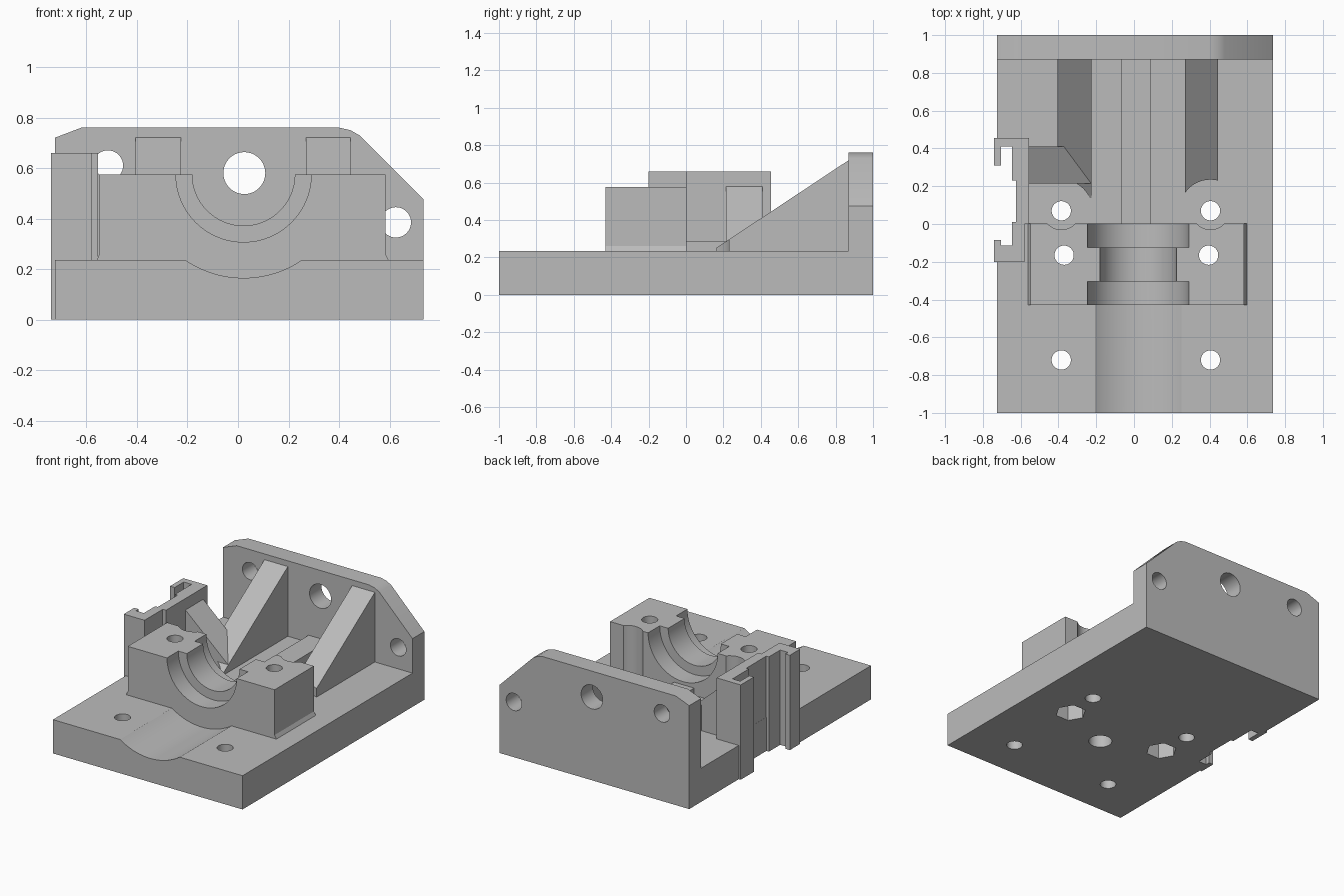
import bpy, bmesh, math
from mathutils import Vector, Matrix

if "Cube" in bpy.data.objects:
    bpy.data.objects.remove(bpy.data.objects["Cube"], do_unlink=True)

grey = bpy.data.materials.new("plain grey")
grey.use_nodes = True
grey.diffuse_color = (0.5, 0.5, 0.5, 1)
grey.node_tree.nodes["Principled BSDF"].inputs["Base Color"].default_value = (0.5, 0.5, 0.5, 1)


def finish(bm, name):
    bmesh.ops.recalc_face_normals(bm, faces=bm.faces[:])
    mesh = bpy.data.meshes.new(name)
    bm.to_mesh(mesh)
    bm.free()
    mesh.materials.append(grey)
    ob = bpy.data.objects.new(name, mesh)
    bpy.context.collection.objects.link(ob)
    return ob


def prism(name, outline, axis, start, end):
    """Extrude a 2D outline along an axis; the outline uses the other two axes in order."""
    def place(p, t):
        v = list(p)
        v.insert("xyz".index(axis), t)
        return Vector(v)
    bm = bmesh.new()
    face = bm.faces.new([bm.verts.new(place(p, start)) for p in outline])
    out = bmesh.ops.extrude_face_region(bm, geom=[face])
    moved = [g for g in out["geom"] if isinstance(g, bmesh.types.BMVert)]
    bmesh.ops.translate(bm, verts=moved, vec=place((0, 0), end - start))
    return finish(bm, name)


def box(name, x0, x1, y0, y1, z0, z1):
    return prism(name, [(x0, y0), (x1, y0), (x1, y1), (x0, y1)], "z", z0, z1)


def rod(name, centre, radius, axis, start, end, sides=48):
    ring = [(centre[0] + radius * math.cos(math.tau * i / sides),
             centre[1] + radius * math.sin(math.tau * i / sides)) for i in range(sides)]
    return prism(name, ring, axis, start, end)


def combine(target, other, operation):
    mod = target.modifiers.new(operation.lower(), "BOOLEAN")
    mod.operation, mod.object, mod.solver = operation, other, "EXACT"
    bpy.context.view_layer.objects.active = target
    bpy.ops.object.modifier_apply(modifier=mod.name)
    bpy.data.objects.remove(other, do_unlink=True)


def cut(target, other):
    combine(target, other, "DIFFERENCE")


MID = 0.022            # bore axis
BORE_Z = 0.575
SIDES = (-0.385, 0.405)  # screw columns
TOP = 0.235            # base plate top

# Base plate with a shallow front trough and a side notch
body = box("mount_body", -0.725, 0.735, -1, 1, 0, TOP)
cut(body, rod("trough_cutter", (MID, BORE_Z), 0.41, "y", -1.1, -0.43, 128))
cut(body, box("notch_cutter", -0.8, -0.626, -0.115, 0.41, -0.1, 0.4))

# Rear wall with sloped corners and three holes
wall = prism("rear_wall", [(-0.725, 0.1), (-0.725, 0.72), (-0.62, 0.76), (0.4, 0.76), (0.445, 0.75),
                           (0.48, 0.73), (0.735, 0.475), (0.735, 0.1)], "y", 0.87, 1)
for x, z, r in ((0.025, 0.58, 0.083), (-0.515, 0.61, 0.06), (0.625, 0.385, 0.06)):
    cut(wall, rod("wall_hole_cutter", (x, z), r, "y", 0.8, 1.1))

# Triangular gussets and the sloped brace, cleared around the rear screws
ribs = []
for x0, x1 in ((-0.405, -0.225), (0.27, 0.445)):
    ribs.append(prism("gusset", [(0.04, 0.17), (0.9, 0.17), (0.9, 0.735), (0.87, 0.72)], "x", x0, x1))
ribs.append(prism("side_brace", [(-0.6, 0.17), (-0.6, 0.6), (-0.555, 0.58), (-0.226, 0.285), (-0.226, 0.17)],
                  "y", 0.215, 0.41))
for rib, x in zip(ribs, SIDES):
    cut(rib, rod("clearance_cutter", (x, 0.07), 0.165, "z", TOP, 1))

# Bearing block: flared foot, stepped half bore, scallops for the rear screws
block = prism("bearing_block", [(-0.56, 0.17), (-0.56, TOP), (-0.548, 0.26), (-0.548, 0.575), (0.583, 0.575),
                                (0.583, 0.26), (0.597, TOP), (0.597, 0.17)], "y", -0.43, 0.003)
for r, y0, y1 in ((0.203, -0.5, 0.1), (0.268, -0.5, -0.305), (0.268, -0.125, 0.1)):
    cut(block, rod("bore_cutter", (MID, BORE_Z), r, "y", y0, y1, 96))
for x in SIDES:
    cut(block, rod("scallop_cutter", (x, 0.07), 0.1, "z", TOP, 1))

# Raised rib on the floor between the gussets
floor_rib = box("floor_rib", -0.065, 0.09, -0.05, 0.9, 0.17, 0.285)

# Upright side bracket with hooked channels
bracket = prism("side_bracket", [(-0.74, 0.455), (-0.74, 0.31), (-0.705, 0.31), (-0.705, 0.41), (-0.645, 0.41),
                                 (-0.645, 0.23), (-0.625, 0.23), (-0.625, 0.01), (-0.645, 0.01),
                                 (-0.645, -0.115), (-0.705, -0.115), (-0.705, -0.085), (-0.74, -0.085),
                                 (-0.74, -0.2), (-0.58, -0.2), (-0.58, 0), (-0.555, 0), (-0.555, 0.455)],
                "z", 0, 0.66)

for part in [wall, *ribs, block, floor_rib, bracket]:
    combine(body, part, "UNION")

# Screw holes, nut pockets and a blind hole underneath
for x in SIDES:
    for y in (-0.72, 0.07):
        cut(body, rod("screw_cutter", (x, y), 0.051, "z", -0.1, 0.9))
for x in (-0.37, 0.395):
    cut(body, rod("clamp_screw_cutter", (x, -0.165), 0.051, "z", -0.1, 0.9))
    cut(body, rod("nut_cutter", (x, -0.165), 0.1, "z", -0.1, 0.14, 6))
cut(body, rod("blind_hole_cutter", (MID - 0.01, -0.325), 0.075, "z", -0.1, 0.15))

body.select_set(True)
bpy.context.view_layer.objects.active = body
bpy.ops.object.shade_smooth_by_angle(angle=math.radians(25))
